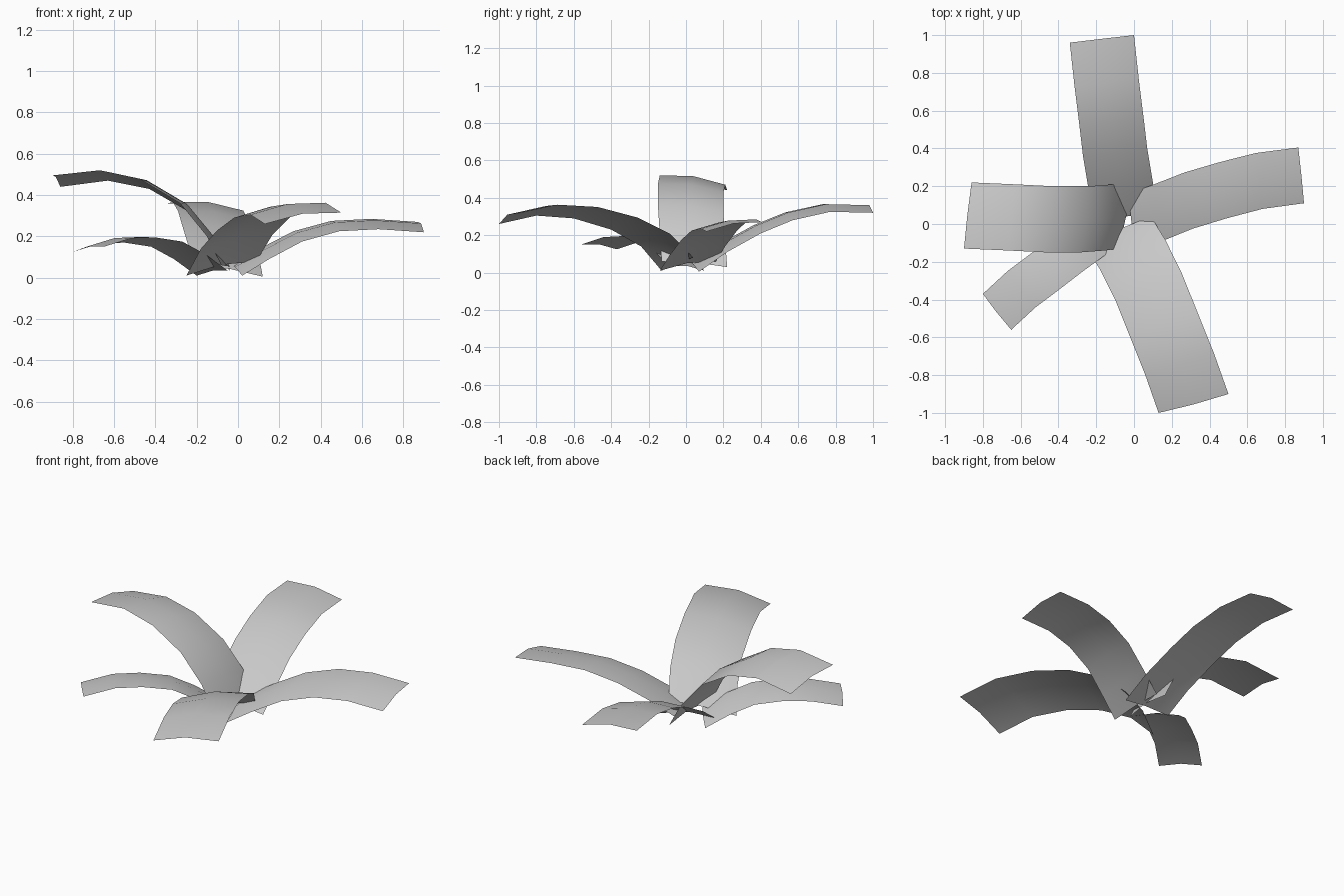
import bpy
import bmesh
from mathutils import Vector

cube = bpy.data.objects.get("Cube")
if cube:
    bpy.data.objects.remove(cube, do_unlink=True)

# one flat grey for every leaf
grey = bpy.data.materials.new("light_grey")
grey.use_nodes = True
colour = (0.58, 0.58, 0.58, 1.0)
grey.diffuse_color = colour
grey.node_tree.nodes["Principled BSDF"].inputs["Base Color"].default_value = colour


def leaf(name, edge, tip_width, base_width, bulge=0.06):
    """Arched strip: one long edge from tip to base, swept across its width."""
    pts = [Vector(p) for p in edge]
    tip_w, base_w = Vector(tip_width), Vector(base_width)
    bm = bmesh.new()
    rows = []
    for i, p in enumerate(pts):
        across = tip_w.lerp(base_w, i / (len(pts) - 1))
        along = pts[max(i - 1, 0)] - pts[min(i + 1, len(pts) - 1)]
        up = along.cross(across).normalized()
        # the outward side is the one facing up on an arching leaf
        if up.z < 0:
            up.negate()
        middle = p + across * 0.5 + up * across.length * bulge
        rows.append([bm.verts.new(v) for v in (p, middle, p + across)])
    for a, b in zip(rows, rows[1:]):
        for j in range(2):
            bm.faces.new((a[j], a[j + 1], b[j + 1], b[j]))
    # make every face point upward
    bm.normal_update()
    if sum(f.normal.z for f in bm.faces) < 0:
        bmesh.ops.reverse_faces(bm, faces=bm.faces[:])
    mesh = bpy.data.meshes.new(name)
    bm.to_mesh(mesh)
    bm.free()
    mesh.materials.append(grey)
    mesh.shade_smooth()
    obj = bpy.data.objects.new(name, mesh)
    bpy.context.collection.objects.link(obj)
    return obj


# tall leaf on the right-hand side
leaf("right_leaf",
     [(-.90, -.13, .495), (-.67, -.14, .52), (-.47, -.15, .475),
      (-.28, -.15, .36), (-.15, -.14, .20), (-.08, -.13, .06)],
     (.04, .35, -.055), (.04, .35, -.03))

# leaf reaching to the back
leaf("back_leaf",
     [(0, 1.0, .32), (.025, .77, .325), (.05, .57, .28),
      (.07, .40, .21), (.10, .22, .11), (.12, .07, .005)],
     (-.34, -.04, .04), (-.34, -.04, .045))

# low leaf on the left-hand side
leaf("left_leaf",
     [(.90, .11, .22), (.68, .08, .235), (.49, .03, .225),
      (.31, -.025, .175), (.15, -.09, .09), (.02, -.14, .01)],
     (-.03, .295, .05), (-.05, .30, .05))

# broad leaf reaching to the front
leaf("front_leaf",
     [(.13, -1.0, .26), (.06, -.80, .305), (-.02, -.60, .29),
      (-.10, -.40, .23), (-.18, -.24, .14), (-.25, -.13, .01)],
     (.37, .10, .055), (.34, .17, .07))

# small leaf at the front right
leaf("small_leaf",
     [(-.80, -.37, .125), (-.67, -.25, .165), (-.55, -.16, .17),
      (-.42, -.06, .15), (-.31, .02, .09), (-.20, .10, .01)],
     (.15, -.19, .025), (.15, -.19, .025))
